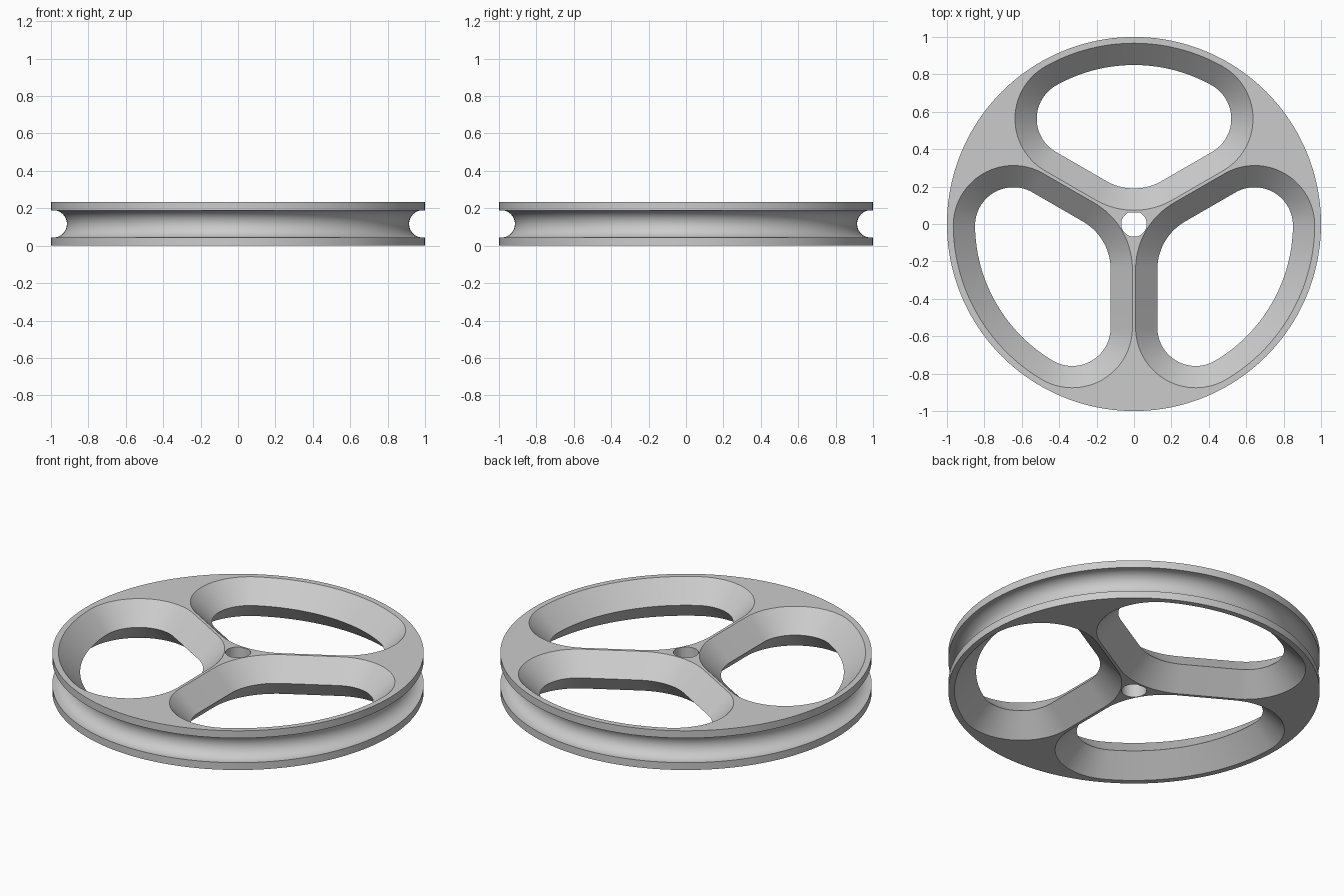
import bpy, bmesh
from math import sin, cos, asin, radians, degrees, pi

HEIGHT = 0.233
MID = HEIGHT / 2
SPOKE = 0.125        # half width of a spoke at mid height
RIM = 0.85           # inner radius of the rim at mid height
CORNER = 0.205       # window corner radius near the rim
FILLET = 0.295       # window corner radius near the hub

cube = bpy.data.objects.get("Cube")
if cube:
    bpy.data.objects.remove(cube, do_unlink=True)

grey = bpy.data.materials.new("plain grey")
grey.use_nodes = True
grey.diffuse_color = (0.6, 0.6, 0.6, 1)
grey.node_tree.nodes["Principled BSDF"].inputs["Base Color"].default_value = (0.6, 0.6, 0.6, 1)


def arc(cx, cy, r, start, end, n):
    angles = [radians(start + (end - start) * i / n) for i in range(n + 1)]
    return [(cx + r * cos(a), cy + r * sin(a)) for a in angles]


def loft(name, rings):
    """Closed solid through rings of equal point count."""
    bm = bmesh.new()
    loops = [[bm.verts.new(p) for p in ring] for ring in rings]
    n = len(loops[0])
    for low, high in zip(loops, loops[1:]):
        for i in range(n):
            j = (i + 1) % n
            bm.faces.new((low[i], low[j], high[j], high[i]))
    bm.faces.new(loops[0])
    bm.faces.new(loops[-1])
    bmesh.ops.recalc_face_normals(bm, faces=bm.faces)
    mesh = bpy.data.meshes.new(name)
    bm.to_mesh(mesh)
    bm.free()
    mesh.materials.append(grey)
    obj = bpy.data.objects.new(name, mesh)
    bpy.context.collection.objects.link(obj)
    return obj


def window_outline(grow):
    """Rounded three-cornered window, offset outwards by grow."""
    reach = RIM - CORNER
    tilt = 30 + degrees(asin((SPOKE + CORNER) / reach))
    cx, cy = reach * cos(radians(tilt)), reach * sin(radians(tilt))
    hub_y = (SPOKE + FILLET) / cos(radians(30))
    return (arc(0, 0, RIM + grow, 180 - tilt, tilt, 40)[1:-1]
            + arc(cx, cy, CORNER + grow, tilt, -60, 28)
            + arc(0, hub_y, FILLET + grow, -60, -120, 20)
            + arc(-cx, cy, CORNER + grow, 240, 180 - tilt, 28))


def cut(target, cutter):
    cutter.hide_render = True
    mod = target.modifiers.new("cut", "BOOLEAN")
    mod.operation = "DIFFERENCE"
    mod.solver = "EXACT"
    mod.object = cutter
    bpy.context.view_layer.objects.active = target
    bpy.ops.object.modifier_apply(modifier=mod.name)
    bpy.data.objects.remove(cutter, do_unlink=True)


# Wheel disc with a round belt groove in its edge
groove = [(0.988 - 0.073 * cos(a), MID + 0.073 * sin(a))
          for a in [-pi / 2 + pi * i / 24 for i in range(25)]]
profile = ([(1, 0), (1, groove[0][1])] + groove + [(1, groove[-1][1]), (1, HEIGHT)])
wheel = loft("pulley_wheel", [[(x, y, z) for x, y in arc(0, 0, r, 0, 360, 160)[:-1]]
                              for r, z in profile])

# Three windows, bevelled from both faces to a ridge at mid height
flare = MID + 0.015
for turn in (0, 120, 240):
    c, s = cos(radians(turn)), sin(radians(turn))
    rings = [[(x * c - y * s, x * s + y * c, z) for x, y in window_outline(grow)]
             for grow, z in ((flare, MID - flare), (0, MID), (flare, MID + flare))]
    cut(wheel, loft("window_cutter", rings))

# Axle hole with one flat side
bore = [(x, min(y, 0.062)) for x, y in arc(0, 0, 0.068, 65.75, 65.75 - 311.5, 48)]
cut(wheel, loft("axle_cutter", [[(x, y, z) for x, y in bore] for z in (-0.1, HEIGHT + 0.1)]))

bpy.ops.object.select_all(action="DESELECT")
wheel.select_set(True)
bpy.context.view_layer.objects.active = wheel
bpy.ops.object.shade_smooth_by_angle(angle=radians(30))
